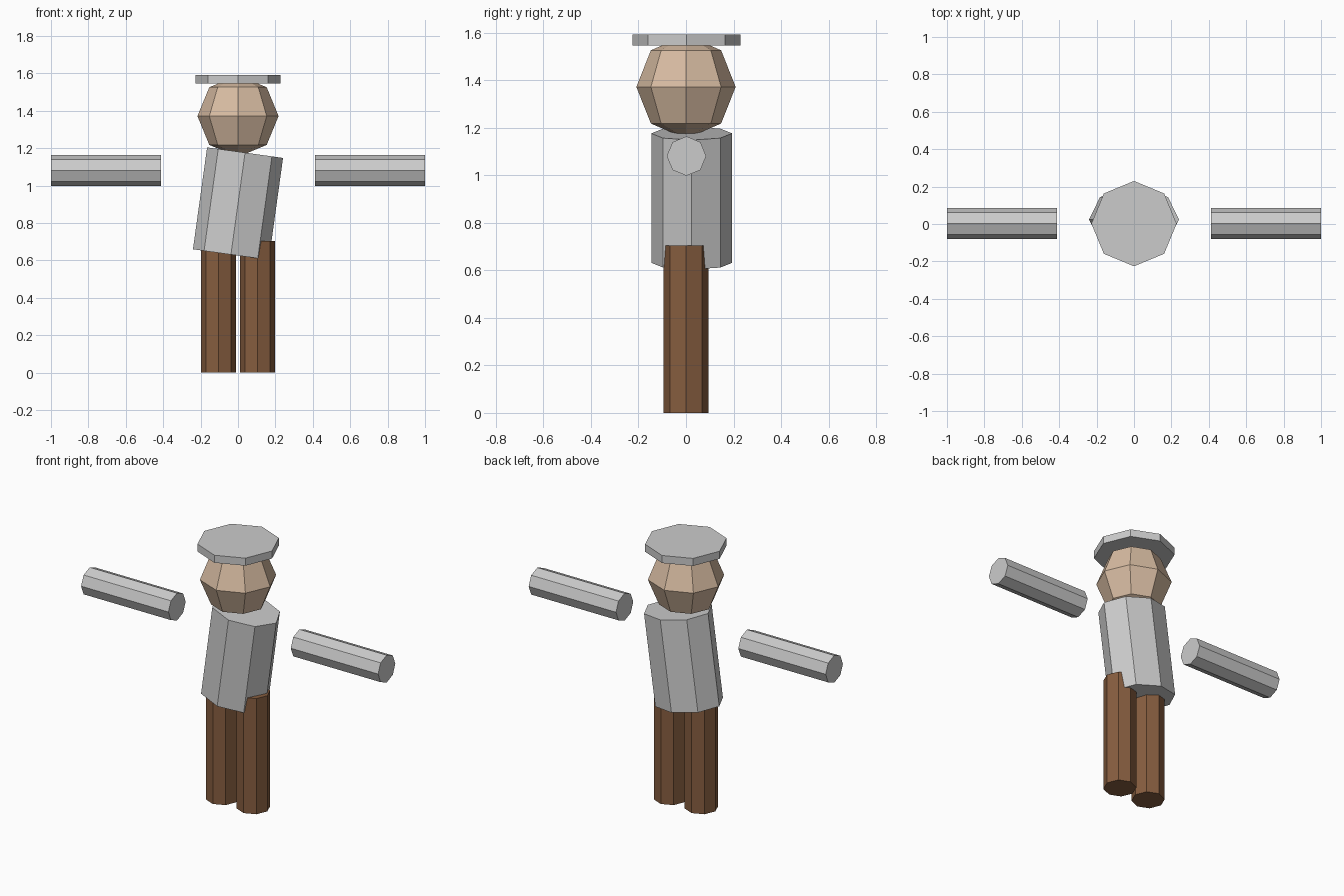
import bpy
from math import radians

if "Cube" in bpy.data.objects:
    bpy.data.objects.remove(bpy.data.objects["Cube"])


def material(name, rgb):
    mat = bpy.data.materials.new(name)
    mat.diffuse_color = (*rgb, 1)
    mat.use_nodes = True
    mat.node_tree.nodes["Principled BSDF"].inputs["Base Color"].default_value = mat.diffuse_color
    return mat


skin = material("skin", (0.68, 0.50, 0.36))
brown = material("brown", (0.24, 0.11, 0.05))


def finish(name, scale, mat):
    ob = bpy.context.object
    ob.name = name
    ob.scale = scale
    if mat:
        ob.data.materials.append(mat)
    return ob


def prism(name, loc, rx, ry, length, rot=(0, 0, 0), mat=None):
    """Eight-sided prism with corners on its local x and y axes."""
    bpy.ops.mesh.primitive_cylinder_add(vertices=8, radius=1, depth=1,
                                        location=loc, rotation=rot)
    return finish(name, (rx, ry, length), mat)


# Legs and outstretched arms, mirrored left and right
for side, s in (("left", -1), ("right", 1)):
    prism(f"{side}_leg", (s * 0.104, 0, 0.352), 0.094, 0.094, 0.704, mat=brown)
    prism(f"{side}_arm", (s * 0.706, 0.002, 1.081), 0.083, 0.083, 0.588,
          rot=(0, radians(90), 0))

# Torso, leaning sideways
prism("torso", (0, 0.024, 0.904), 0.205, 0.17, 0.55, rot=(0, radians(7.9), 0))

# Head
bpy.ops.mesh.primitive_uv_sphere_add(segments=8, ring_count=4, radius=1,
                                     location=(0, 0, 1.372))
finish("head", (0.217, 0.209, 0.218), skin)

# Flat hat
prism("hat", (0, 0.002, 1.569), 0.228, 0.228, 0.046)
